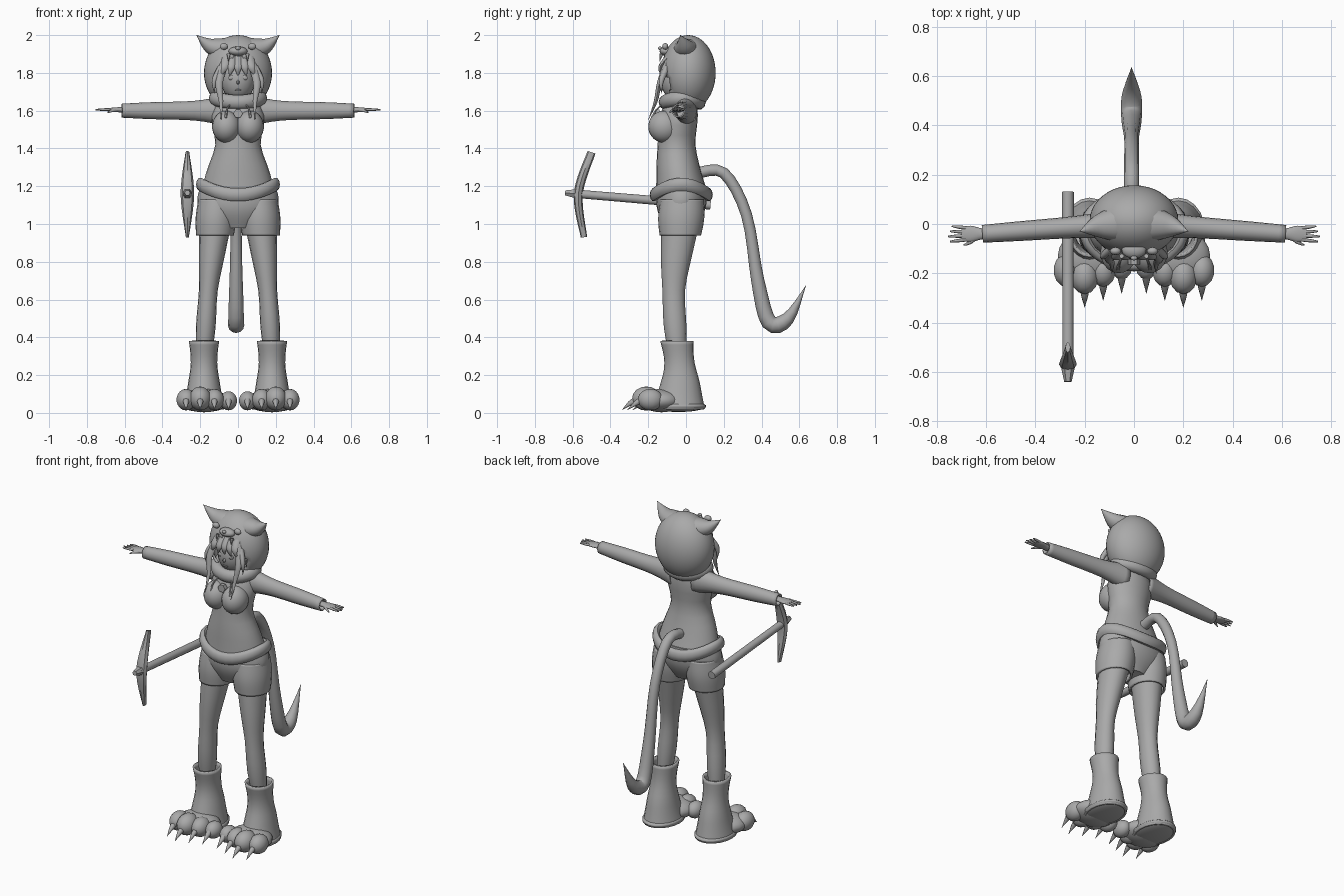
import bpy, bmesh, math
from mathutils import Vector

if "Cube" in bpy.data.objects:
    bpy.data.objects.remove(bpy.data.objects["Cube"])

grey = bpy.data.materials.new("plain_grey")
grey.use_nodes = True
grey.diffuse_color = (.4, .4, .4, 1)
grey.node_tree.nodes["Principled BSDF"].inputs["Base Color"].default_value = grey.diffuse_color

X, Y, Z = Vector((1, 0, 0)), Vector((0, 1, 0)), Vector((0, 0, 1))


def finish(name, bm, hollow=0, cut=None, sharp=50):
    """Turn a bmesh into a shaded object, optionally opened up and given a wall."""
    if cut:
        doomed = [face for face in bm.faces if cut(face.calc_center_median())]
        bmesh.ops.delete(bm, geom=doomed, context='FACES')
    bmesh.ops.recalc_face_normals(bm, faces=bm.faces)
    mesh = bpy.data.meshes.new(name)
    bm.to_mesh(mesh)
    bm.free()
    mesh.materials.append(grey)
    shape = bpy.data.objects.new(name, mesh)
    bpy.context.collection.objects.link(shape)
    bpy.ops.object.select_all(action='DESELECT')
    bpy.context.view_layer.objects.active = shape
    shape.select_set(True)
    bpy.ops.object.shade_smooth_by_angle(angle=math.radians(sharp))
    if hollow:
        wall = shape.modifiers.new("wall", 'SOLIDIFY')
        wall.thickness, wall.offset = hollow, -1


def blend(values, t):
    """Smooth curve through evenly spaced numbers or vectors."""
    last = len(values) - 1
    i = min(int(t * last), max(last - 1, 0))
    t = t * last - i
    a, b, c, d = (values[max(0, min(last, i + k))] for k in (-1, 0, 1, 2))
    return b + t / 2 * (c - a + t * (2 * a - 5 * b + 4 * c - d + t * (3 * (b - c) + d - a)))


def skin(bm, rings, closed=False):
    """Join neighbouring rings with quads."""
    pairs = list(zip(rings, rings[1:]))
    if closed:
        pairs.append((rings[-1], rings[0]))
    for low, high in pairs:
        for k in range(len(low)):
            bm.faces.new((low[k - 1], low[k], high[k], high[k - 1]))


def sweep(name, path, wide, deep=None, across=X, axis=None, sides=16, steps=12, **options):
    """Elliptical section along a path; wide is its radius towards across."""
    path, deep = [Vector(p) for p in path], deep or wide
    bm, rings = bmesh.new(), []
    for i in range(steps + 1):
        t = i / steps
        ahead, behind = blend(path, min(t + .01, 1)), blend(path, max(t - .01, 0))
        along = axis or (ahead - behind).normalized()
        v = along.cross(across).normalized()
        u = v.cross(along) * max(blend(wide, t), .001)
        v = v * max(blend(deep, t), .001)
        turns = [math.tau * k / sides for k in range(sides)]
        rings.append([bm.verts.new(blend(path, t) + u * math.cos(a) + v * math.sin(a)) for a in turns])
    skin(bm, rings)
    if not options.get("hollow"):
        bm.faces.new(rings[0])
        bm.faces.new(rings[-1])
    finish(name, bm, **options)


def band(name, centre, width, depth, thick, tall, lift, count=32, sides=10):
    """Rolled band around the body, lifted towards its sides."""
    bm, rings = bmesh.new(), []
    for i in range(count):
        a = math.tau * i / count
        out = X * math.cos(a) + Y * math.sin(a)
        middle = Vector(centre) + Vector((out.x * width, out.y * depth, lift * out.x ** 2))
        turns = [math.tau * k / sides for k in range(sides)]
        rings.append([bm.verts.new(middle + out * thick * math.cos(b) + Z * tall * math.sin(b)) for b in turns])
    skin(bm, rings, closed=True)
    finish(name, bm)


def ball(name, place, size, sides=16, **options):
    bm = bmesh.new()
    bmesh.ops.create_uvsphere(bm, u_segments=sides, v_segments=sides * 2 // 3, radius=1)
    bmesh.ops.scale(bm, vec=size, verts=bm.verts)
    bmesh.ops.translate(bm, vec=place, verts=bm.verts)
    finish(name, bm, **options)


def face_opening(point):
    return point.y < 0 and (point.x / .115) ** 2 + ((point.z - 1.76) / .125) ** 2 < 1


# Torso, hem and shorts seat
sweep("torso", [(0, -.02, 1.15), (0, -.05, 1.42), (0, -.02, 1.7)], [.2, .17, .12, .14, .07],
      [.14, .12, .1, .1, .06], axis=Z, sides=24)
band("jumper_hem", (0, -.025, 1.155), .2, .145, thick=.022, tall=.036, lift=.055)
sweep("shorts_seat", [(0, -.02, 1.2), (0, -.03, .98)], [.2, .21, .1], [.13, .13, .08], axis=Z, sides=24)

# Head, face and hood
ball("head", (0, -.045, 1.765), (.09, .09, .115), sides=20)
ball("nose", (0, -.135, 1.75), (.008, .012, .012), sides=8)
ball("mouth", (0, -.125, 1.71), (.018, .006, .004), sides=8)
sweep("neck", [(0, -.02, 1.6), (0, -.03, 1.72)], [.05, .05])
ball("hood", (0, .012, 1.8), (.18, .145, .2), sides=40, hollow=.014, cut=face_opening)
band("collar", (0, -.02, 1.645), .12, .09, thick=.035, tall=.04, lift=.02)
ball("hood_muzzle", (0, -.105, 1.915), (.05, .035, .025))
ball("hood_nose", (0, -.138, 1.93), (.014, .01, .01), sides=10)
sweep("pendant", [(0, -.14, 1.585), (0, -.165, 1.585)], [.025, .025], sides=6, steps=1)

# Fringe
for k in range(-2, 3):
    x = k * .03
    sweep(f"fringe_{k + 3}", [(x, -.1, 1.88), (x * 1.2, -.137, 1.83), (x * 1.5, -.13, 1.78)],
          [.025, .02, 0], [.014, .01, 0], sides=8)

for side, s in (("left", 1), ("right", -1)):
    def limb(name, path, *radii, **options):
        sweep(f"{side}_{name}", [(s * x, y, z) for x, y, z in path], *radii, **options)

    def lump(name, place, size, **options):
        ball(f"{side}_{name}", (s * place[0], *place[1:]), size, **options)

    # Eyes, hood animal face and ear
    lump("eye", (.036, -.123, 1.775), (.018, .008, .014), sides=10)
    lump("hood_eye", (.075, -.11, 1.94), (.023, .016, .018), sides=10)
    limb("hood_fang", [(.05, -.13, 1.9), (.05, -.14, 1.86)], [.01, 0], sides=8, steps=1)
    limb("hood_ear", [(.08, 0, 1.925), (.15, -.01, 1.945), (.22, -.03, 2)],
         [.07, .045, 0], [.06, .04, 0], across=Y, sides=12)

    # Locks of hair and drawstring
    limb("long_lock", [(.07, -.1, 1.86), (.1, -.14, 1.75), (.09, -.16, 1.65), (.09, -.2, 1.55)],
         [.022, .02, .012, 0], [.015, .013, .01, 0], sides=8)
    limb("short_lock", [(.09, -.1, 1.83), (.125, -.13, 1.76), (.125, -.13, 1.69)], [.018, .014, 0], sides=8)
    limb("drawstring", [(.045, -.13, 1.63), (.06, -.16, 1.6), (.065, -.18, 1.56)], [.005, .005, .009], sides=6)

    # Chest
    lump("bust", (.062, -.115, 1.515), (.075, .085, .085), sides=20)

    # Sleeve and hand
    limb("sleeve", [(.07, 0, 1.6), (.615, -.04, 1.6)], [.06, .045, .04, .036], [.08, .052, .045, .037],
         across=Y, hollow=.008)
    limb("hand", [(.58, -.04, 1.605), (.7, -.04, 1.605)], [.02, .022, .033, .025], [.016, .013, .007], across=Y)
    for k in range(4):
        spread = (k - 1.5) * .016
        limb(f"finger_{k + 1}", [(.68, spread - .04, 1.606), (.755 - .008 * abs(k - 1), spread * 1.3 - .04, 1.605)],
             [.007, .007, .003], across=Y, sides=8, steps=4)
    limb("thumb", [(.635, -.05, 1.603), (.665, -.075, 1.6), (.69, -.085, 1.59)], [.01, .008, .003], sides=8, steps=4)

    # Shorts leg and bare leg
    limb("shorts_leg", [(.11, -.02, 1.13), (.122, -.03, .94)], [.1, .108, .1], [.115, .122, .11],
         axis=Z, sides=20, hollow=.012)
    limb("leg", [(.12, -.03, 1), (.157, -.065, .65), (.18, -.045, .3)], [.085, .07, .05, .052, .04],
         [.1, .084, .06, .06, .045], axis=Z)

    # Paw boot
    limb("boot", [(.18, -.04, .02), (.18, -.03, .2), (.18, -.048, .38)], [.11, .088, .07, .08],
         [.14, .11, .08, .088], axis=Z, sides=20, hollow=.012)
    lump("sole", (.18, -.04, .035), (.112, .148, .03), sides=20)
    lump("forefoot", (.18, -.13, .065), (.13, .11, .062), sides=20)
    for k in range(4):
        x, r = .05 + .075 * k, .058 - .006 * abs(k - 2)
        y = -.21 + .022 * abs(k - 2)
        lump(f"toe_{k + 1}", (x, y, r + .018), (r, r * 1.3, r * 1.1), sides=14)
        limb(f"claw_{k + 1}", [(x, y - r, .065), (x, y - r * 1.5, .05), (x, y - r - .07, .016)],
             [.018, .013, 0], sides=8, steps=6)

# Tail
tail = [(.06, 1.27), (.2, 1.27), (.32, 1.05), (.38, .7), (.44, .48), (.54, .5), (.635, .675)]
sweep("tail", [(-.01, y, z) for y, z in tail], [.03, .03, .03, .04, .04, 0], sides=12, steps=24)

# Pickaxe
grip, tip = Vector((-.268, .13, 1.1)), Vector((-.268, -.64, 1.165))
sweep("pickaxe_handle", [grip, tip.lerp(grip, .05)], [.024, .022], sides=12, steps=1)
sweep("pickaxe_knob", [tip.lerp(grip, .07), tip], [.027, .015], sides=6, steps=2, sharp=20)
sweep("pickaxe_head", [(tip.x, -.5, 1.38), (tip.x, -.57, 1.16), (tip.x, -.54, .93)],
      [.01, .036, .008], [.022, .024, .017], sides=8, sharp=35)
